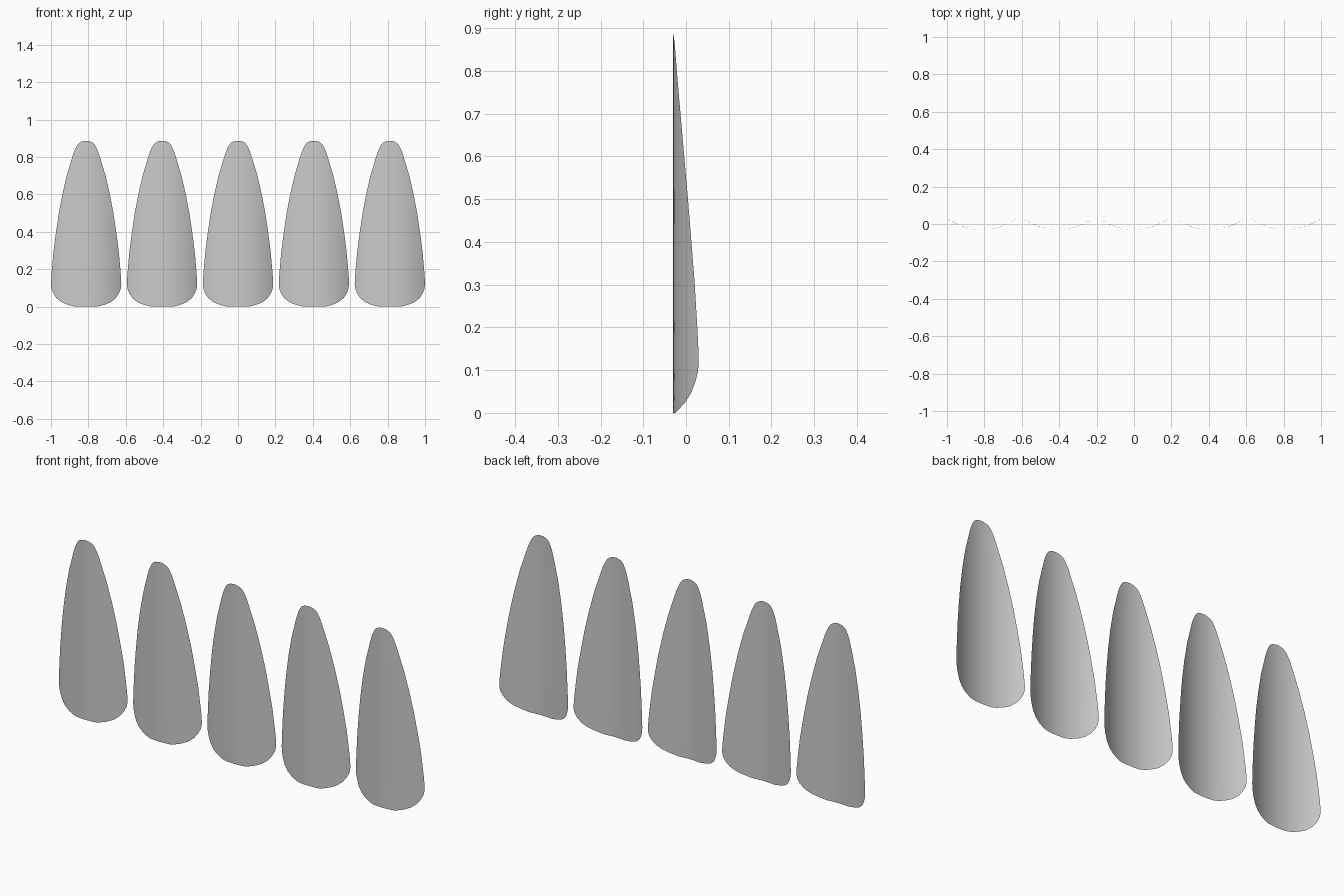
import bpy, bmesh, math

if "Cube" in bpy.data.objects:
    bpy.data.objects.remove(bpy.data.objects["Cube"])

# outline: (height, half width)
OUTLINE = [(0.0, 0.055), (0.004, 0.075), (0.012, 0.103), (0.025, 0.133), (0.045, 0.158),
           (0.07, 0.175), (0.095, 0.185), (0.12, 0.188), (0.16, 0.186), (0.2, 0.183),
           (0.3, 0.174), (0.4, 0.161), (0.5, 0.146), (0.6, 0.127), (0.7, 0.104),
           (0.8, 0.074), (0.83, 0.064), (0.85, 0.055), (0.865, 0.047), (0.876, 0.037),
           (0.883, 0.024), (0.887, 0.008)]
COLS = 16
RADIUS = 0.325   # bend of the sheet
FRONT = -0.03


def blade_mesh():
    """Thin tapered sheet bent around a vertical axis, bulging to the front."""
    bm = bmesh.new()
    rows = []
    for z, w in OUTLINE:
        a = math.asin(w / RADIUS)
        row = []
        for i in range(COLS + 1):
            t = a * (2 * i / COLS - 1)
            row.append(bm.verts.new((RADIUS * math.sin(t),
                                     FRONT + RADIUS * (1 - math.cos(t)), z)))
        rows.append(row)
    for lo, hi in zip(rows, rows[1:]):
        for i in range(COLS):
            f = bm.faces.new((lo[i], lo[i + 1], hi[i + 1], hi[i]))
            f.smooth = True
    me = bpy.data.meshes.new("curved_blade")
    bm.to_mesh(me)
    bm.free()
    return me


# five identical blades in a row
mesh = blade_mesh()
for k in range(5):
    ob = bpy.data.objects.new(f"curved_blade_{k + 1}", mesh)
    ob.location.x = (k - 2) * 0.406
    bpy.context.collection.objects.link(ob)
